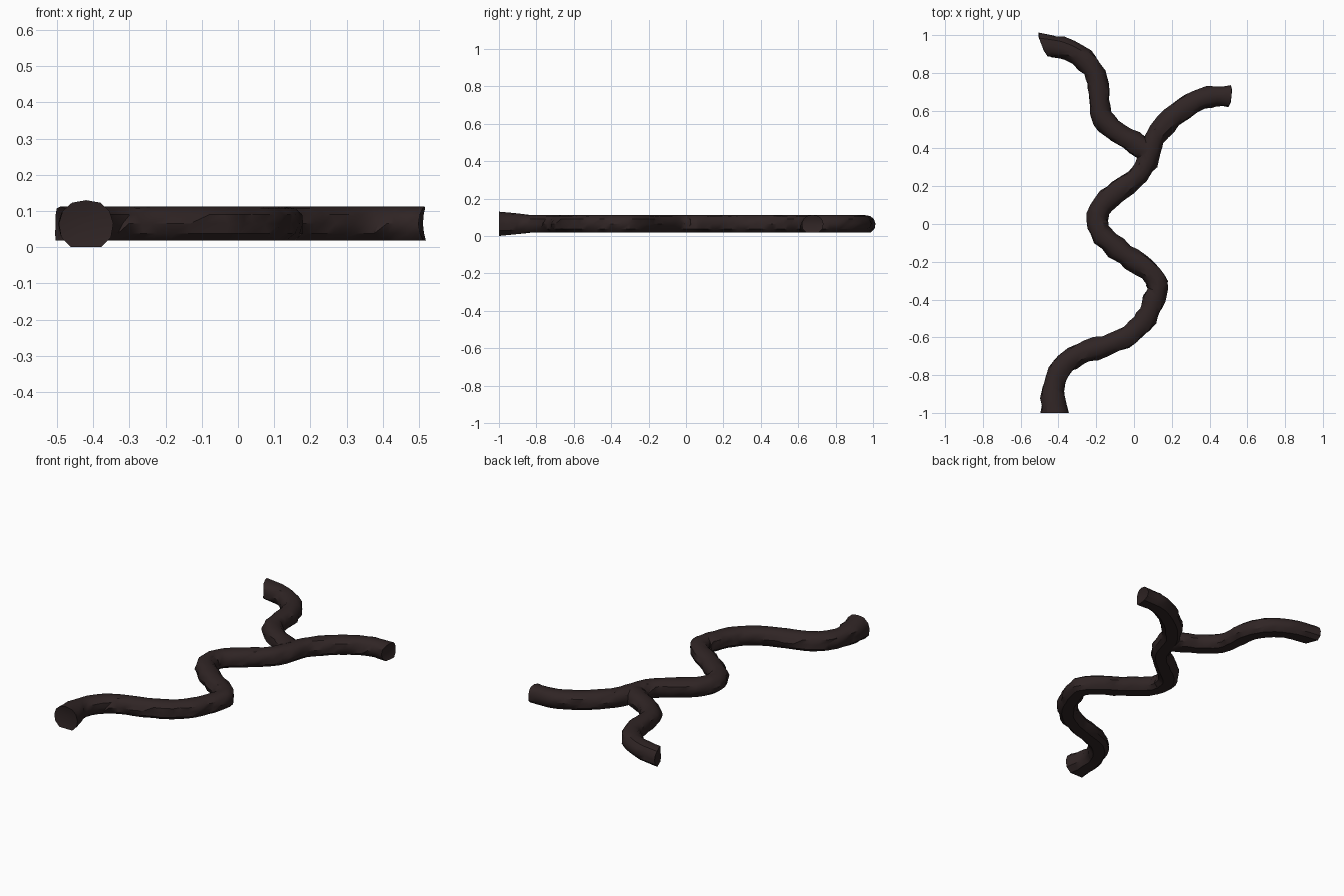
import bpy, bmesh, math, random
from mathutils import Vector

if "Cube" in bpy.data.objects:
    bpy.data.objects.remove(bpy.data.objects["Cube"])

random.seed(4)

bark = bpy.data.materials.new("dark brown rock")
bark.diffuse_color = (0.029, 0.018, 0.018, 1)
bark.use_nodes = True
bark.node_tree.nodes["Principled BSDF"].inputs["Base Color"].default_value = bark.diffuse_color

# Top-view centre lines
MAIN = [(-0.42, -1.0), (-0.43, -0.87), (-0.385, -0.76), (-0.29, -0.69), (-0.15, -0.645),
        (-0.02, -0.585), (0.06, -0.5), (0.105, -0.40), (0.125, -0.32), (0.075, -0.245),
        (-0.05, -0.16), (-0.165, -0.06), (-0.195, 0.02), (-0.165, 0.1), (-0.075, 0.18),
        (0.03, 0.265), (0.08, 0.365), (0.11, 0.455), (0.2, 0.56), (0.295, 0.63),
        (0.4, 0.675), (0.505, 0.677)]
BRANCH = [(0.07, 0.385), (0.005, 0.43), (-0.085, 0.48), (-0.165, 0.56), (-0.185, 0.655),
          (-0.195, 0.76), (-0.245, 0.85), (-0.34, 0.92), (-0.48, 0.95)]
# Cross-section: (sideways, height), rounded top, narrower flat base
SECTION = [(-0.032, 0.018), (0.032, 0.018), (0.053, 0.038), (0.058, 0.065), (0.05, 0.09),
           (0.03, 0.107), (0, 0.112), (-0.03, 0.107), (-0.05, 0.09), (-0.058, 0.065),
           (-0.053, 0.038)]


def smooth_path(pts, steps=3):
    """Catmull-Rom resampling of a 2D path."""
    p = [Vector(q) for q in pts]
    p = [2 * p[0] - p[1]] + p + [2 * p[-1] - p[-2]]
    out = []
    for i in range(1, len(p) - 2):
        a, b, c, d = p[i - 1:i + 3]
        for k in range(steps):
            t = k / steps
            out.append(0.5 * (2 * b + (c - a) * t + (2 * a - 5 * b + 4 * c - d) * t * t
                              + (3 * b - a - 3 * c + d) * t ** 3))
    return out + [p[-2]]


def rocky_tube(name, pts, flare_start=False, square_start=False, end_skew=0.0):
    path = smooth_path(pts)
    bm = bmesh.new()
    rings = []
    last = len(path) - 1
    for i, c in enumerate(path):
        d = (path[min(i + 1, last)] - path[max(i - 1, 0)]).normalized()
        if square_start and i == 0:
            d = Vector((0, 1))
        side = Vector((d.y, -d.x))
        f = max(0, 1 - i / 4) if flare_start else 0
        bulge = random.uniform(0.92, 1.06)
        ring = []
        for s, h in SECTION:
            end = i in (0, last)
            j = random.uniform(0.88, 1.07) * bulge if not end else 1.0
            slide = 0 if end else random.uniform(-0.010, 0.010)
            if i == last:
                # torn rim: lips reach out further than the middle
                slide = end_skew * s + 5 * (h - 0.065) ** 2
            s2 = s * j * (1 + 0.3 * f)
            h2 = 0.065 + (h - 0.065) * (1 + 0.38 * f)
            q = c + side * s2 + d * slide
            ring.append(bm.verts.new((q.x, q.y, h2)))
        rings.append(ring)
    n = len(SECTION)
    for a, b in zip(rings, rings[1:]):
        for k in range(n):
            m = (k + 1) % n
            quad = (a[k], a[m], b[m], b[k])
            bm.faces.new((quad[0], quad[1], quad[2]))
            bm.faces.new((quad[0], quad[2], quad[3]))
    # Slightly hollow end caps
    for ring, inward in ((rings[0], path[1] - path[0]), (rings[-1], path[-2] - path[-1])):
        c = sum((v.co for v in ring), Vector()) / n
        off = inward.normalized() * 0.015
        mid = bm.verts.new((c.x + off.x, c.y + off.y, c.z))
        for k in range(n):
            bm.faces.new((ring[k], ring[(k + 1) % n], mid))
    bmesh.ops.recalc_face_normals(bm, faces=bm.faces)
    me = bpy.data.meshes.new(name)
    bm.to_mesh(me)
    bm.free()
    me.materials.append(bark)
    ob = bpy.data.objects.new(name, me)
    bpy.context.collection.objects.link(ob)
    return ob


trunk = rocky_tube("winding_root", MAIN, flare_start=True, square_start=True, end_skew=-0.08)
branch = rocky_tube("side_root", BRANCH, end_skew=0.6)

# Weld the fork into one surface
fork = trunk.modifiers.new("fork", 'BOOLEAN')
fork.operation = 'UNION'
fork.solver = 'EXACT'
fork.object = branch
bpy.context.view_layer.objects.active = trunk
trunk.select_set(True)
bpy.ops.object.modifier_apply(modifier=fork.name)
bpy.data.objects.remove(branch)
bpy.ops.object.shade_smooth_by_angle(angle=math.radians(35))
